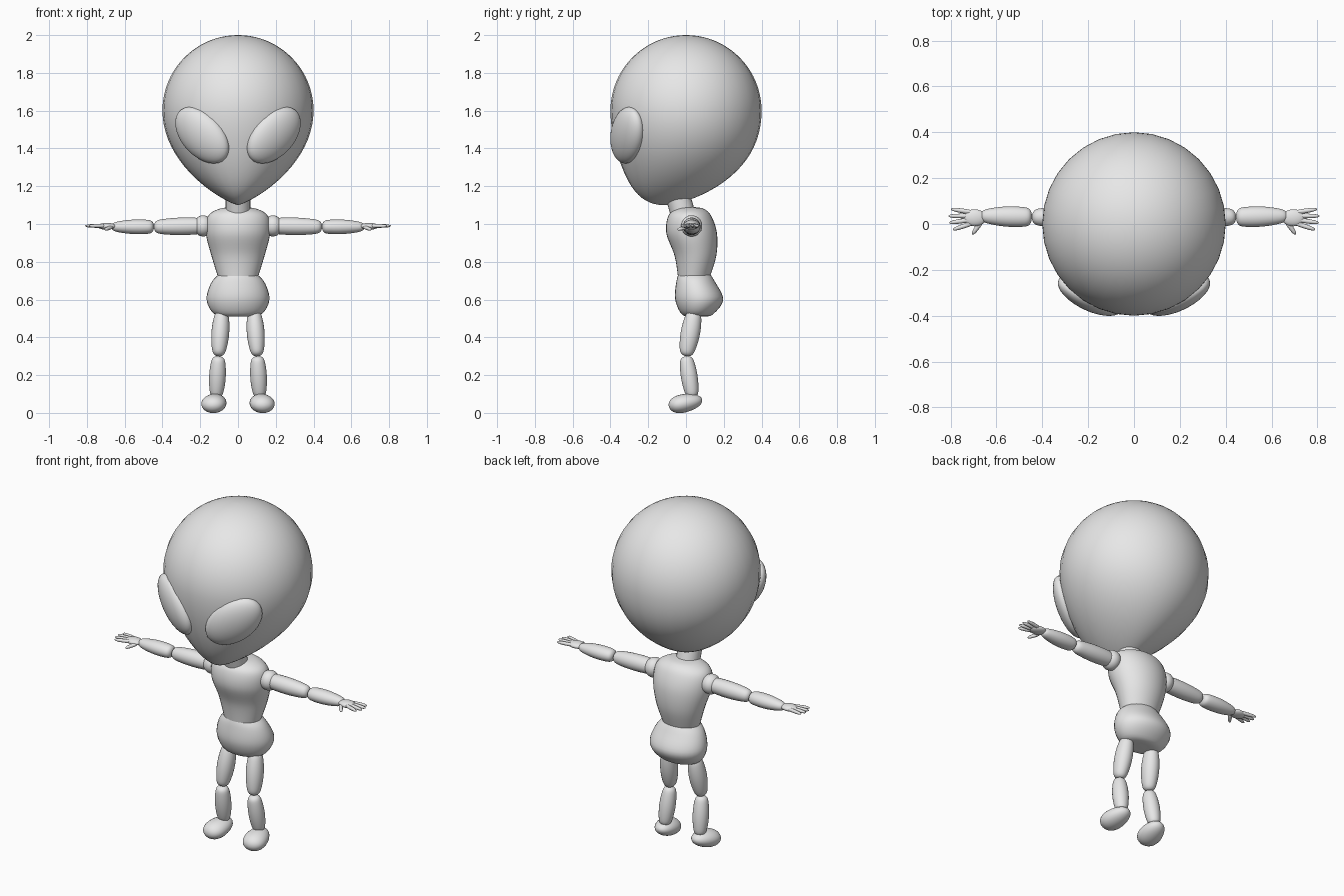
import bpy, bmesh
from math import sin, cos, pi
from mathutils import Vector, Matrix

if "Cube" in bpy.data.objects:
    bpy.data.objects.remove(bpy.data.objects["Cube"], do_unlink=True)

AXIS_X, AXIS_Y, AXIS_Z = Matrix.Identity(3)
GREY = (0.8, 0.8, 0.8, 1)
skin = bpy.data.materials.new("light grey")
skin.use_nodes = True
skin.diffuse_color = GREY
skin.node_tree.nodes["Principled BSDF"].inputs["Base Color"].default_value = GREY


def finish(name, bm):
    bmesh.ops.recalc_face_normals(bm, faces=bm.faces)
    mesh = bpy.data.meshes.new(name)
    bm.to_mesh(mesh)
    bm.free()
    mesh.materials.append(skin)
    mesh.shade_smooth()
    obj = bpy.data.objects.new(name, mesh)
    bpy.context.collection.objects.link(obj)


def loft(name, rows, across, depth, sides=32):
    """Skin a stack of elliptical rings; each row is centre, radius across, radius in depth."""
    bm = bmesh.new()
    rings = []
    for centre, wide, deep in rows:
        ring = []
        for k in range(sides):
            angle = 2 * pi * k / sides
            offset = across * wide * cos(angle) + depth * deep * sin(angle)
            ring.append(bm.verts.new(Vector(centre) + offset))
        rings.append(ring)
    for lower, upper in zip(rings, rings[1:]):
        for k in range(sides):
            bm.faces.new((lower[k - 1], lower[k], upper[k], upper[k - 1]))
    bm.faces.new(rings[0])
    bm.faces.new(rings[-1])
    finish(name, bm)


def trunk(name, keys, steps=6):
    """Upright part, curved smoothly through keys of height, centre y, half width, half depth."""
    points = [Vector(key) for key in keys]
    slopes = [(after - before) / 2
              for before, after in zip(points[:1] + points, points[1:] + points[-1:])]
    rows = []
    for i in range(len(points) - 1):
        start, end = points[i], points[i + 1]
        for k in range(steps + 1):
            t = k / steps
            ease = t * t * (3 - 2 * t)
            bend = slopes[i] * t * (1 - t) ** 2 - slopes[i + 1] * t * t * (1 - t)
            z, y, wide, deep = start.lerp(end, ease) + bend
            if k or not i:
                rows.append(((0, y, z), wide, deep))
    loft(name, rows, AXIS_X, AXIS_Y)


def spindle(name, start, end, radii, width=1, roundness=14, rings=24, sides=24):
    """Swelling limb with rounded ends; radii are those at its start, middle and end."""
    start, end = Vector(start), Vector(end)
    along = (end - start).normalized()
    upright = abs(along.z) > abs(along.x) + abs(along.y)
    across = along.cross(AXIS_Y if upright else AXIS_Z).normalized()
    first, middle, last = radii
    rows = []
    for k in range(rings + 1):
        t = (1 - cos(pi * k / rings)) / 2
        radius = first * (1 - t) * (1 - 2 * t) + middle * 4 * t * (1 - t) + last * t * (2 * t - 1)
        radius *= max(1 - abs(2 * t - 1) ** roundness, 0.001) ** 0.5
        rows.append((start.lerp(end, t), radius * width, radius))
    loft(name, rows, across, across.cross(along), sides)


def ellipsoid(name, centre, radii, axes=(AXIS_X, AXIS_Y, AXIS_Z)):
    bm = bmesh.new()
    bmesh.ops.create_uvsphere(bm, u_segments=32, v_segments=20, radius=1)
    turn = Matrix(axes).transposed().to_4x4()
    bm.transform(Matrix.Translation(centre) @ turn @ Matrix.Diagonal((*radii, 1)))
    finish(name, bm)


# Head: round dome above, tapering to a chin that leans forward
head_rows = []
head_rings = 40
head_radius = 0.4
for k in range(head_rings + 1):
    angle = pi * (k / head_rings - 0.5)
    rise, reach = sin(angle), max(cos(angle), 0.001)
    if rise < 0:
        centre = (0, 0.12 * rise ** 3, 1.6 + rise / 2)
        wide, deep = head_radius * reach ** 1.6, head_radius * reach ** 1.1
    else:
        centre = (0, 0, 1.6 + head_radius * rise)
        wide = deep = head_radius * reach
    head_rows.append((centre, wide, deep))
loft("head", head_rows, AXIS_X, AXIS_Y)

# Neck, torso and pelvis
spindle("neck", (0, 0, 1), (0, -0.05, 1.17), (0.065, 0.065, 0.065))
trunk("torso", [(0.7, 0.04, 0.1, 0.08), (0.83, 0.05, 0.14, 0.11), (0.95, 0.03, 0.17, 0.134),
                (1.04, 0.02, 0.16, 0.115), (1.08, 0.02, 0.1, 0.075), (1.09, 0.02, 0.02, 0.02)])
trunk("pelvis", [(0.51, 0.06, 0.02, 0.02), (0.52, 0.06, 0.12, 0.08), (0.6, 0.07, 0.166, 0.127),
                 (0.7, 0.05, 0.135, 0.1), (0.76, 0.04, 0.06, 0.07)])

for side, s in (("left", 1), ("right", -1)):
    # Slanted eye lying on the face
    long_axis = Vector((s * 0.7, 0.26, 0.7)).normalized()
    outward = Vector((s * 0.5, -0.85, -0.18)).normalized()
    short_axis = outward.cross(long_axis).normalized()
    outward = long_axis.cross(short_axis)
    ellipsoid(f"{side}_eye", (s * 0.19, -0.31, 1.47), (0.18, 0.12, 0.065),
              (long_axis, short_axis, outward))

    # Arm: shoulder ball, upper arm and forearm
    elbow, wrist = (s * 0.445, 0.03, 0.985), (s * 0.67, 0.035, 0.985)
    ellipsoid(f"{side}_shoulder", (s * 0.185, 0.03, 0.99), (0.05, 0.056, 0.056))
    spindle(f"{side}_upper_arm", (s * 0.18, 0.03, 0.99), elbow, (0.04, 0.046, 0.033))
    spindle(f"{side}_forearm", elbow, wrist, (0.033, 0.038, 0.02), width=1.15)

    # Hand: palm, four fanned fingers and a thumb
    ellipsoid(f"{side}_palm", (s * 0.695, 0.027, 0.988), (0.05, 0.037, 0.018))
    slim = (0.009, 0.01, 0.007)
    for i, finger in enumerate(("little", "ring", "middle", "index")):
        tip = 0.81 - 0.007 * (i - 1.3) ** 2
        spindle(f"{side}_{finger}_finger", (s * 0.7, 0.05 - 0.015 * i, 0.99),
                (s * tip, 0.065 - 0.03 * i, 0.99), slim, roundness=6, rings=10, sides=12)
    spindle(f"{side}_thumb", (s * 0.665, 0.01, 0.985), (s * 0.705, -0.045, 0.97),
            slim, roundness=6, rings=10, sides=12)

    # Leg: thigh, shin and a rounded foot turned slightly outward
    hip, knee, ankle = (s * 0.085, 0.045, 0.54), (s * 0.103, 0, 0.3), (s * 0.115, 0.035, 0.08)
    spindle(f"{side}_thigh", hip, knee, (0.035, 0.051, 0.031), width=0.92)
    spindle(f"{side}_shin", knee, ankle, (0.031, 0.044, 0.029))
    spindle(f"{side}_foot", (s * 0.14, -0.09, 0.035), (s * 0.11, 0.085, 0.07),
            (0.06, 0.048, 0.045), width=1.35, roundness=2)
